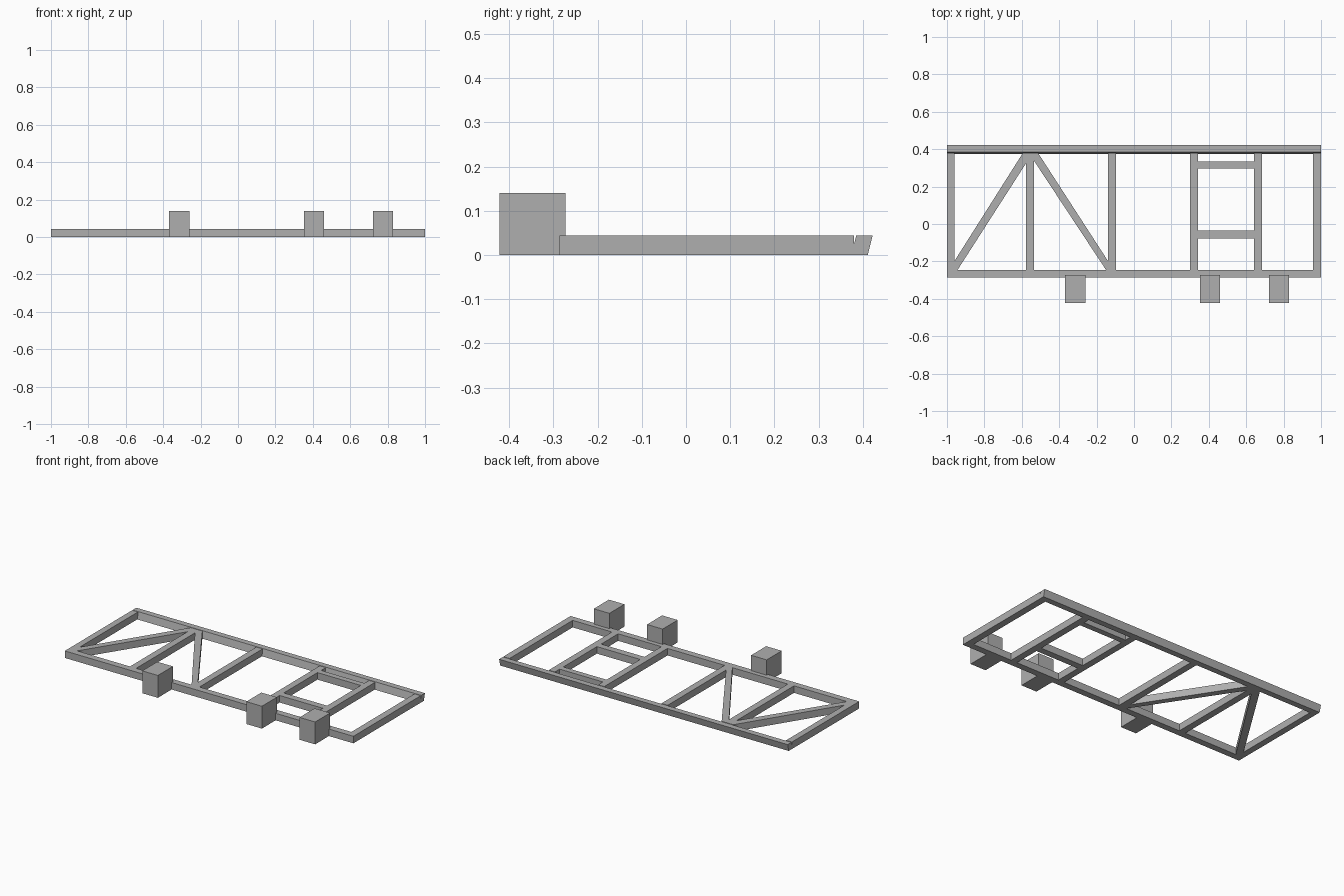
import bpy, bmesh

cube = bpy.data.objects.get("Cube")
if cube:
    bpy.data.objects.remove(cube, do_unlink=True)

grey = bpy.data.materials.new("plain grey")
grey.use_nodes = True
COLOUR = (0.43, 0.43, 0.43, 1)
grey.diffuse_color = COLOUR
grey.node_tree.nodes["Principled BSDF"].inputs["Base Color"].default_value = COLOUR

HEIGHT = 0.044
FRONT, BACK = -0.245, 0.38      # inner edges of the long rails


def prism(name, outline, height=HEIGHT, shear=0.0):
    """Extrude a plan outline upwards, optionally leaning towards +y."""
    bm = bmesh.new()
    low = [bm.verts.new((x, y, 0)) for x, y in outline]
    top = [bm.verts.new((x, y + shear, height)) for x, y in outline]
    n = len(low)
    bm.faces.new(low)
    bm.faces.new(top)
    for i in range(n):
        j = (i + 1) % n
        bm.faces.new((low[i], low[j], top[j], top[i]))
    bmesh.ops.recalc_face_normals(bm, faces=bm.faces)
    mesh = bpy.data.meshes.new(name)
    bm.to_mesh(mesh)
    bm.free()
    mesh.materials.append(grey)
    obj = bpy.data.objects.new(name, mesh)
    bpy.context.collection.objects.link(obj)
    return obj


def bar(name, x0, x1, y0, y1, **options):
    return prism(name, [(x0, y0), (x1, y0), (x1, y1), (x0, y1)], **options)


# Long rails; the back one leans outwards
bar("front_rail", -1, 1, -0.286, FRONT)
bar("back_rail", -1, 1, 0.374, 0.411, shear=0.011)

# Cross members from rail to rail
for name, x0, x1 in [("right_end", -1, -0.96), ("truss_post", -0.577, -0.534),
                     ("middle_post", -0.139, -0.096), ("window_right_post", 0.3, 0.342),
                     ("window_left_post", 0.642, 0.685), ("left_end", 0.957, 1)]:
    bar(name, x0, x1, FRONT, BACK)

# Short bars between the window posts
bar("window_head", 0.342, 0.642, 0.298, 0.334)
bar("window_sill", 0.342, 0.642, -0.077, -0.035)

# Diagonal braces, trimmed against the rails and posts
prism("right_brace", [(-0.96, FRONT), (-0.943, FRONT), (-0.577, 0.325),
                      (-0.577, BACK), (-0.594, BACK), (-0.96, -0.198)])
prism("left_brace", [(-0.139, FRONT), (-0.15, FRONT), (-0.534, 0.337),
                     (-0.534, BACK), (-0.513, BACK), (-0.139, -0.198)])

# Blocks along the front rail
for name, x in [("right_block", -0.314), ("middle_block", 0.407), ("left_block", 0.776)]:
    bar(name, x - 0.054, x + 0.054, -0.422, -0.273, height=0.14)
